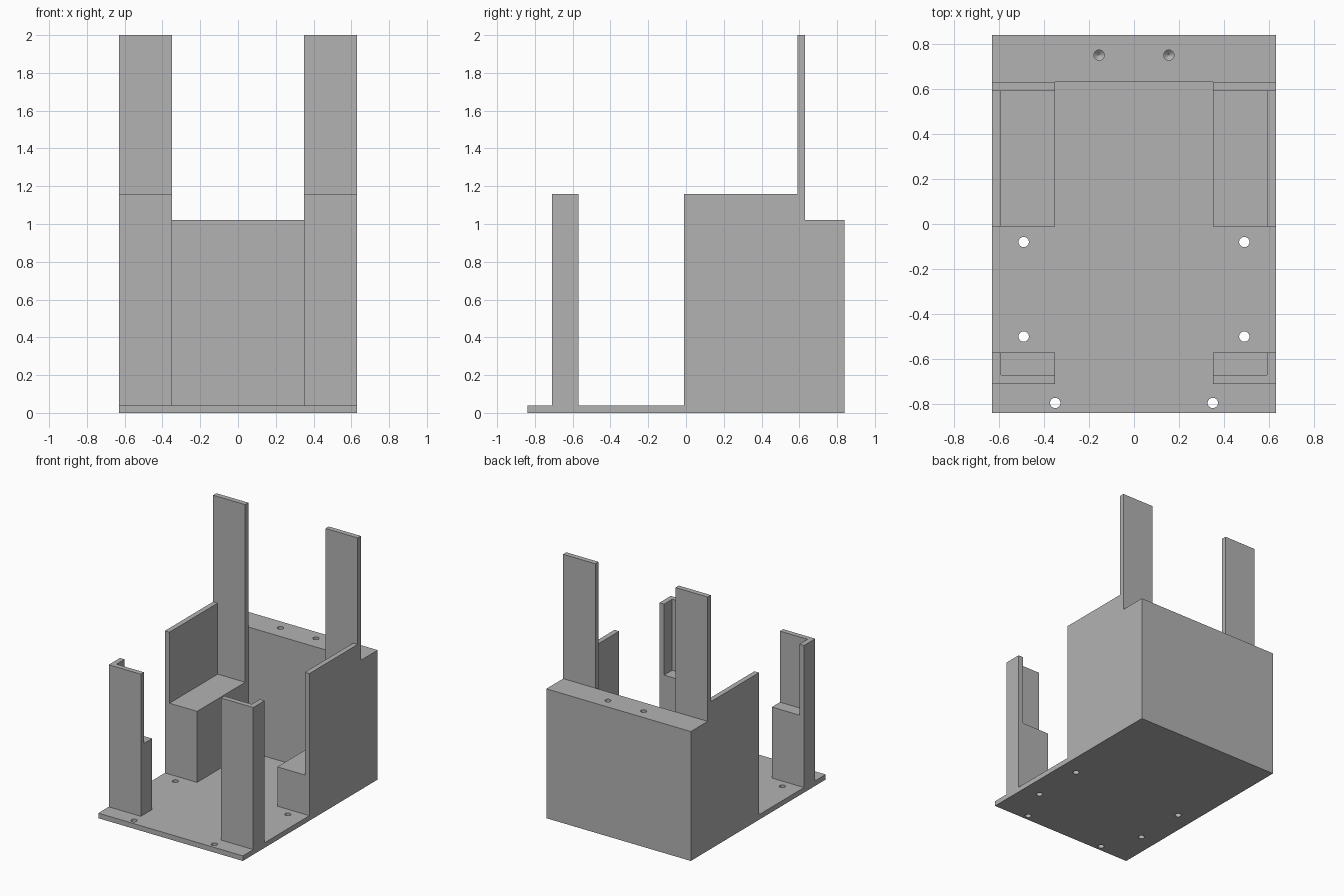
import bpy, bmesh, math

cube = bpy.data.objects.get("Cube")
if cube:
    bpy.data.objects.remove(cube, do_unlink=True)

grey = bpy.data.materials.new("plain grey")
grey.use_nodes = True
colour = (0.45, 0.45, 0.45, 1)
grey.diffuse_color = colour
grey.node_tree.nodes["Principled BSDF"].inputs["Base Color"].default_value = colour


def finish(name, bm):
    bmesh.ops.recalc_face_normals(bm, faces=bm.faces)
    mesh = bpy.data.meshes.new(name)
    bm.to_mesh(mesh)
    bm.free()
    mesh.materials.append(grey)
    obj = bpy.data.objects.new(name, mesh)
    bpy.context.collection.objects.link(obj)
    return obj


def prism(name, outline, z0, z1, side=1):
    """Extrude an xy outline from z0 to z1; side=-1 mirrors it in x."""
    bm = bmesh.new()
    face = bm.faces.new([bm.verts.new((x * side, y, z0)) for x, y in outline])
    top = bmesh.ops.extrude_face_region(bm, geom=[face])["geom"]
    verts = [v for v in top if isinstance(v, bmesh.types.BMVert)]
    bmesh.ops.translate(bm, verts=verts, vec=(0, 0, z1 - z0))
    return finish(name, bm)


def box(name, x0, x1, y0, y1, z0, z1, side=1):
    return prism(name, [(x0, y0), (x1, y0), (x1, y1), (x0, y1)], z0, z1, side)


def drill(target, x, y, profile):
    """Cut a round hole whose (radius, z) profile is spun about z."""
    bm = bmesh.new()
    verts = [bm.verts.new((r, 0, z)) for r, z in profile]
    edges = [bm.edges.new(pair) for pair in zip(verts, verts[1:])]
    bmesh.ops.spin(bm, geom=verts + edges, cent=(0, 0, 0), axis=(0, 0, 1),
                   angle=math.tau, steps=24)
    bmesh.ops.remove_doubles(bm, verts=bm.verts, dist=0.0005)
    bmesh.ops.translate(bm, verts=bm.verts, vec=(x, y, 0))
    cutter = finish("drill", bm)
    cutter.hide_render = True
    mod = target.modifiers.new("hole", "BOOLEAN")
    mod.operation = "DIFFERENCE"
    mod.solver = "EXACT"
    mod.object = cutter
    bpy.context.view_layer.objects.active = target
    bpy.ops.object.modifier_apply(modifier=mod.name)
    bpy.data.objects.remove(cutter, do_unlink=True)


# Main dimensions
OUT, WALL, IN = 0.63, 0.59, 0.35
FLOOR, RIM, LEDGE, LOW = 0.04, 1.16, 0.6, 0.35
RADIUS = 0.023

# Floor plate and solid rear block
base = box("base_plate", -OUT, OUT, -0.84, 0.84, 0, FLOOR)
rear = box("rear_block", -OUT, OUT, 0.63, 0.84, FLOOR, 1.02)

for side, label in ((1, "left"), (-1, "right")):
    # Side wall, inner ledge and tall upright at the rear
    box(label + "_side_wall", WALL, OUT, -0.01, 0.59, FLOOR, RIM, side)
    box(label + "_rear_ledge", IN, WALL, -0.01, 0.59, FLOOR,
        LOW if side == 1 else LEDGE, side)
    box(label + "_rear_upright", IN, OUT, 0.59, 0.63, FLOOR, 2, side)

    # Angled front corner post with its ledge
    prism(label + "_front_post",
          [(IN, -0.71), (OUT, -0.71), (OUT, -0.57), (WALL, -0.57),
           (WALL, -0.67), (IN, -0.67)], FLOOR, RIM, side)
    box(label + "_front_ledge", IN, WALL, -0.67, -0.57, FLOOR, LEDGE, side)

    # Through holes in the floor
    for x, y in ((0.49, -0.08), (0.49, -0.5), (0.35, -0.795)):
        drill(base, x * side, y,
              [(0, -0.1), (RADIUS, -0.1), (RADIUS, 0.1), (0, 0.1)])

    # Blind pointed holes in the rear block
    drill(rear, 0.155 * side, 0.75,
          [(0, 0.78), (RADIUS, 0.8), (RADIUS, 1.1), (0, 1.1)])
